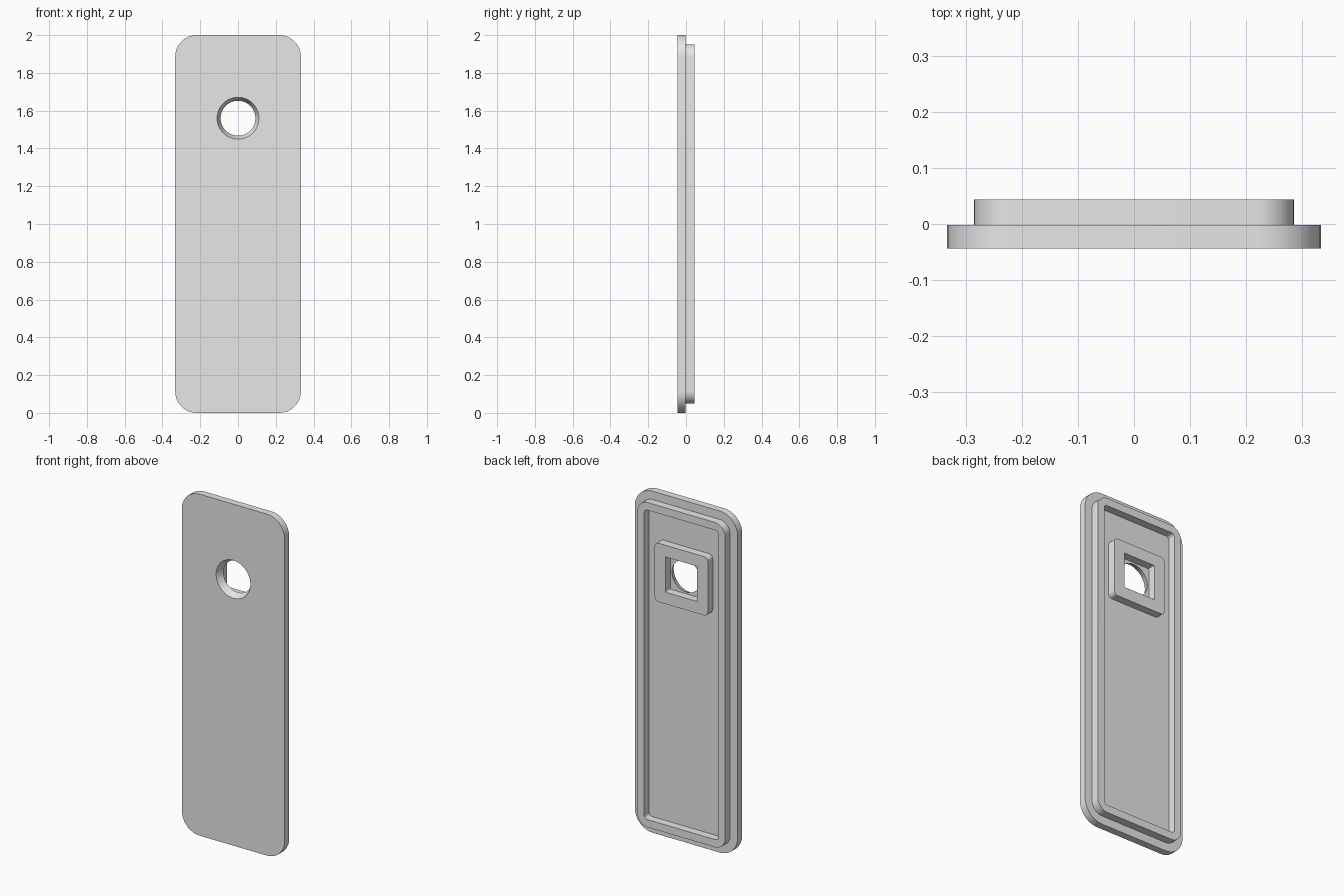
import bpy
import bmesh
from math import cos, sin, pi, radians

cube = bpy.data.objects.get("Cube")
if cube:
    bpy.data.objects.remove(cube, do_unlink=True)

STEPS = 10            # points per corner arc
PER_LOOP = 4 * STEPS

grey = bpy.data.materials.new("light grey")
grey.diffuse_color = (0.8, 0.8, 0.8, 1)
grey.use_nodes = True
grey.node_tree.nodes["Principled BSDF"].inputs["Base Color"].default_value = (0.8, 0.8, 0.8, 1)


def rounded_rect(half_w, half_h, radius, z):
    """Outline in the xz plane, counter-clockwise from the +x side."""
    points = []
    for i, (sx, sz) in enumerate([(1, 1), (-1, 1), (-1, -1), (1, -1)]):
        for k in range(STEPS):
            a = pi / 2 * (i + k / (STEPS - 1))
            points.append((sx * (half_w - radius) + radius * cos(a),
                           z + sz * (half_h - radius) + radius * sin(a)))
    return points


def circle(radius, z):
    angles = [2 * pi * (k + 0.5) / PER_LOOP for k in range(PER_LOOP)]
    return [(radius * cos(a), z + radius * sin(a)) for a in angles]


def frame(name, outer, hole_front, hole_back, y_front, y_back):
    """Solid slab with a through opening, made of four joined outlines."""
    bm = bmesh.new()
    outlines = [(outer, y_front), (outer, y_back), (hole_back, y_back), (hole_front, y_front)]
    loops = [[bm.verts.new((x, y, z)) for x, z in pts] for pts, y in outlines]
    for i, loop in enumerate(loops):
        following = loops[(i + 1) % len(loops)]
        for k in range(PER_LOOP):
            n = (k + 1) % PER_LOOP
            bm.faces.new((loop[k], loop[n], following[n], following[k]))
    bmesh.ops.recalc_face_normals(bm, faces=bm.faces)
    mesh = bpy.data.meshes.new(name)
    bm.to_mesh(mesh)
    bm.free()
    mesh.materials.append(grey)
    obj = bpy.data.objects.new(name, mesh)
    bpy.context.collection.objects.link(obj)
    bpy.ops.object.select_all(action='DESELECT')
    obj.select_set(True)
    bpy.context.view_layer.objects.active = obj
    bpy.ops.object.shade_smooth_by_angle(angle=radians(30))
    return obj


FRONT, SEAT, BACK = -0.044, -0.002, 0.044
HOLE_Z = 1.56

# Cover plate with a round hole that narrows towards the back
frame("cover_plate", rounded_rect(0.333, 1.0, 0.115, 1.0),
      circle(0.111, HOLE_Z), circle(0.0925, HOLE_Z), FRONT, SEAT)

# Raised rim around the back
rim_opening = rounded_rect(0.24, 0.906, 0.02, 1.0)
frame("back_rim", rounded_rect(0.285, 0.951, 0.068, 1.0),
      rim_opening, rim_opening, SEAT, BACK)

# Square collar behind the hole
collar_opening = rounded_rect(0.103, 0.103, 0.004, HOLE_Z)
frame("hole_collar", rounded_rect(0.172, 0.172, 0.025, HOLE_Z),
      collar_opening, collar_opening, SEAT, BACK)
